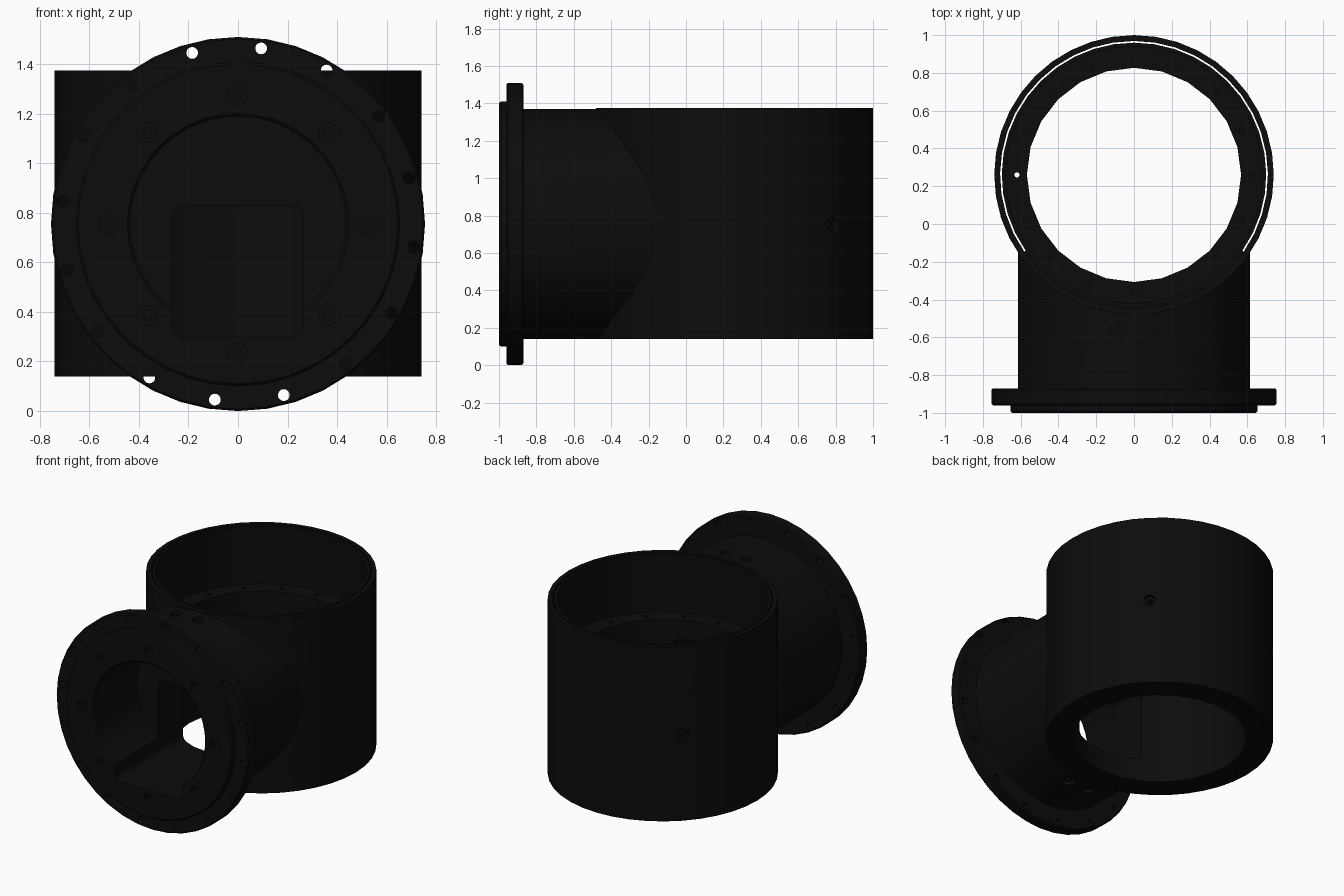
import bpy, bmesh, math
from mathutils import Matrix, Vector

if "Cube" in bpy.data.objects:
    bpy.data.objects.remove(bpy.data.objects["Cube"])

black = bpy.data.materials.new("matte_black")
black.use_nodes = True
black.diffuse_color = (0.0035, 0.0035, 0.0035, 1)
black.node_tree.nodes["Principled BSDF"].inputs["Base Color"].default_value = black.diffuse_color

TUBE_Y = 0.26      # upright tube axis
PIPE_Z = 0.755     # side pipe axis
BOTTOM, TOP = 0.14, 1.375
UPRIGHT = Matrix.Translation((0, TUBE_Y, 0))
# local z runs along +y, around the pipe axis
ALONG_Y = Matrix.Translation((0, 0, PIPE_Z)) @ Matrix.Rotation(-math.pi / 2, 4, 'X')


def lathe(bm, profile, segments, matrix, start=0.0, sweep=math.tau):
    """Turn a closed (radius, height) outline; a partial sweep gets end caps."""
    full = abs(sweep - math.tau) < 1e-6
    rings = []
    for i in range(segments if full else segments + 1):
        a = start + sweep * i / segments
        rings.append([bm.verts.new(matrix @ Vector((r * math.cos(a), r * math.sin(a), h)))
                      for r, h in profile])
    pairs = list(zip(rings, rings[1:])) + ([(rings[-1], rings[0])] if full else [])
    n = len(profile)
    for p, q in pairs:
        for j in range(n):
            k = (j + 1) % n
            bm.faces.new((p[j], q[j], q[k], p[k]))
    if not full:
        bm.faces.new(rings[0])
        bm.faces.new(rings[-1])


def rod(bm, radius, z0, z1, segments, matrix):
    """Closed cylinder between two heights."""
    bmesh.ops.create_cone(bm, cap_ends=True, segments=segments, radius1=radius, radius2=radius,
                          depth=z1 - z0, matrix=matrix @ Matrix.Translation((0, 0, (z0 + z1) / 2)))


def make(name, build):
    bm = bmesh.new()
    build(bm)
    bmesh.ops.recalc_face_normals(bm, faces=bm.faces[:])
    mesh = bpy.data.meshes.new(name)
    bm.to_mesh(mesh)
    bm.free()
    mesh.materials.append(black)
    obj = bpy.data.objects.new(name, mesh)
    bpy.context.collection.objects.link(obj)
    return obj


def combine(target, tool, operation):
    """Apply one boolean and discard the tool."""
    tool.hide_render = True
    mod = target.modifiers.new("cut", 'BOOLEAN')
    mod.operation, mod.solver, mod.object = operation, 'EXACT', tool
    bpy.context.view_layer.objects.active = target
    bpy.ops.object.modifier_apply(modifier=mod.name)
    bpy.data.objects.remove(tool)


def cut(build):
    combine(body, make("cutter", build), 'DIFFERENCE')


def counterbore(bm, matrix, depth=0.1):
    """Stepped screw hole; local z points into the surface."""
    lathe_points = [(0.04, -0.03), (0.04, 0.025), (0.02, 0.025), (0.02, depth)]
    rings = []
    for r, h in lathe_points:
        rings.append([bm.verts.new(matrix @ Vector((r * math.cos(a), r * math.sin(a), h)))
                      for a in (math.tau * i / 14 for i in range(14))])
    for p, q in zip(rings, rings[1:]):
        for j in range(14):
            bm.faces.new((p[j], p[j - 1], q[j - 1], q[j]))
    bm.faces.new(rings[0])
    bm.faces.new(rings[-1])


# Solid outer forms: upright tube, side pipe, bolted flange with raised face
body = make("pipe_tee_housing", lambda bm: rod(bm, 0.74, BOTTOM, TOP, 40, UPRIGHT))
combine(body, make("side_pipe", lambda bm: rod(bm, 0.615, -0.9, 0.0, 40, ALONG_Y)), 'UNION')


def flange(bm):
    outline = [(0.645, -1.0), (0.655, -0.99), (0.655, -0.96), (0.747, -0.96), (0.755, -0.952),
               (0.755, -0.878), (0.747, -0.87), (0.3, -0.87), (0.3, -1.0)]
    lathe(bm, outline, 40, ALONG_Y)


combine(body, make("flange", flange), 'UNION')

# Upright bore: wide upper socket, ledge, narrower lower bore
cut(lambda bm: rod(bm, 0.68, 0.965, 1.6, 40, UPRIGHT))
cut(lambda bm: rod(bm, 0.567, -0.2, 1.2, 24, UPRIGHT))

# Fine gap between outer sleeve and liner, shallow above the side pipe
cut(lambda bm: lathe(bm, [(0.7, 0), (0.709, 0), (0.709, 1.6), (0.7, 1.6)], 28, UPRIGHT,
                     math.radians(-35), math.radians(250)))
cut(lambda bm: lathe(bm, [(0.7, 1.33), (0.709, 1.33), (0.709, 1.6), (0.7, 1.6)], 12, UPRIGHT,
                     math.radians(214), math.radians(112)))


# Blind front bore with a softened mouth
def front_bore(bm):
    rings = [(0.455, -1.1), (0.447, -1.0), (0.435, -0.988), (0.435, -0.515)]
    loops = [[bm.verts.new(ALONG_Y @ Vector((r * math.cos(math.tau * i / 40),
                                             r * math.sin(math.tau * i / 40), h)))
              for i in range(40)] for r, h in rings]
    for p, q in zip(loops, loops[1:]):
        for j in range(40):
            bm.faces.new((p[j], p[j - 1], q[j - 1], q[j]))
    bm.faces.new(loops[0])
    bm.faces.new(loops[-1])


cut(front_bore)


# Rounded square passage into the upright bore
def passage(bm):
    half, corner, cz = 0.265, 0.04, 0.562
    outline = []
    for quarter in range(4):
        mid = math.radians(45 + 90 * quarter)
        cx = math.copysign(half - corner, math.cos(mid))
        cy = math.copysign(half - corner, math.sin(mid))
        for step in range(5):
            a = math.radians(90 * quarter + 22.5 * step)
            outline.append(bm.verts.new((cx + corner * math.cos(a), -1.1,
                                         cz + cy + corner * math.sin(a))))
    face = bm.faces.new(outline)
    grown = bmesh.ops.extrude_face_region(bm, geom=[face], use_keep_orig=True)
    moved = [v for v in grown["geom"] if isinstance(v, bmesh.types.BMVert)]
    bmesh.ops.translate(bm, verts=moved, vec=(0, 1.0, 0))


cut(passage)


# Through holes around the flange rim
def rim_holes(bm):
    for i in range(16):
        a = math.radians(15 + 22.5 * i)
        spot = Matrix.Translation((0.715 * math.cos(a), 0, 0.715 * math.sin(a)))
        rod(bm, 0.024, -1.05, -0.8, 14, spot @ ALONG_Y)


cut(rim_holes)


# Screw holes: front face, pipe top and bottom, back of the tube
def screw_holes(bm):
    for i in range(8):
        a = math.radians(45 * i)
        counterbore(bm, Matrix.Translation((0.52 * math.cos(a), -1, 0.52 * math.sin(a))) @ ALONG_Y)
    for x in (-0.085, 0.085):
        for side in (-1, 1):
            turn = Matrix.Rotation(math.pi if side > 0 else 0, 4, 'X')
            counterbore(bm, Matrix.Translation((x, -0.565, PIPE_Z + side * 0.608)) @ turn)
    for angle in (45, 135):
        a = math.radians(angle)
        inward = Vector((-math.cos(a), -math.sin(a), 0))
        turn = inward.to_track_quat('Z', 'Y').to_matrix().to_4x4()
        place = Vector((0, TUBE_Y, PIPE_Z)) - inward * 0.738
        counterbore(bm, Matrix.Translation(place) @ turn, 0.08)


cut(screw_holes)


# Small holes in the ledge; one runs right through
def ledge_holes(bm):
    for i in range(16):
        a = math.radians(22.5 * i)
        spot = Matrix.Translation((0.62 * math.cos(a), 0.62 * math.sin(a), 0))
        rod(bm, 0.014, 0.0 if i == 8 else 0.9, 1.05, 10, UPRIGHT @ spot)


cut(ledge_holes)

# Smooth curved walls, crisp edges
for obj in bpy.context.selected_objects:
    obj.select_set(False)
body.select_set(True)
bpy.context.view_layer.objects.active = body
bpy.ops.object.shade_smooth_by_angle(angle=math.radians(30))
